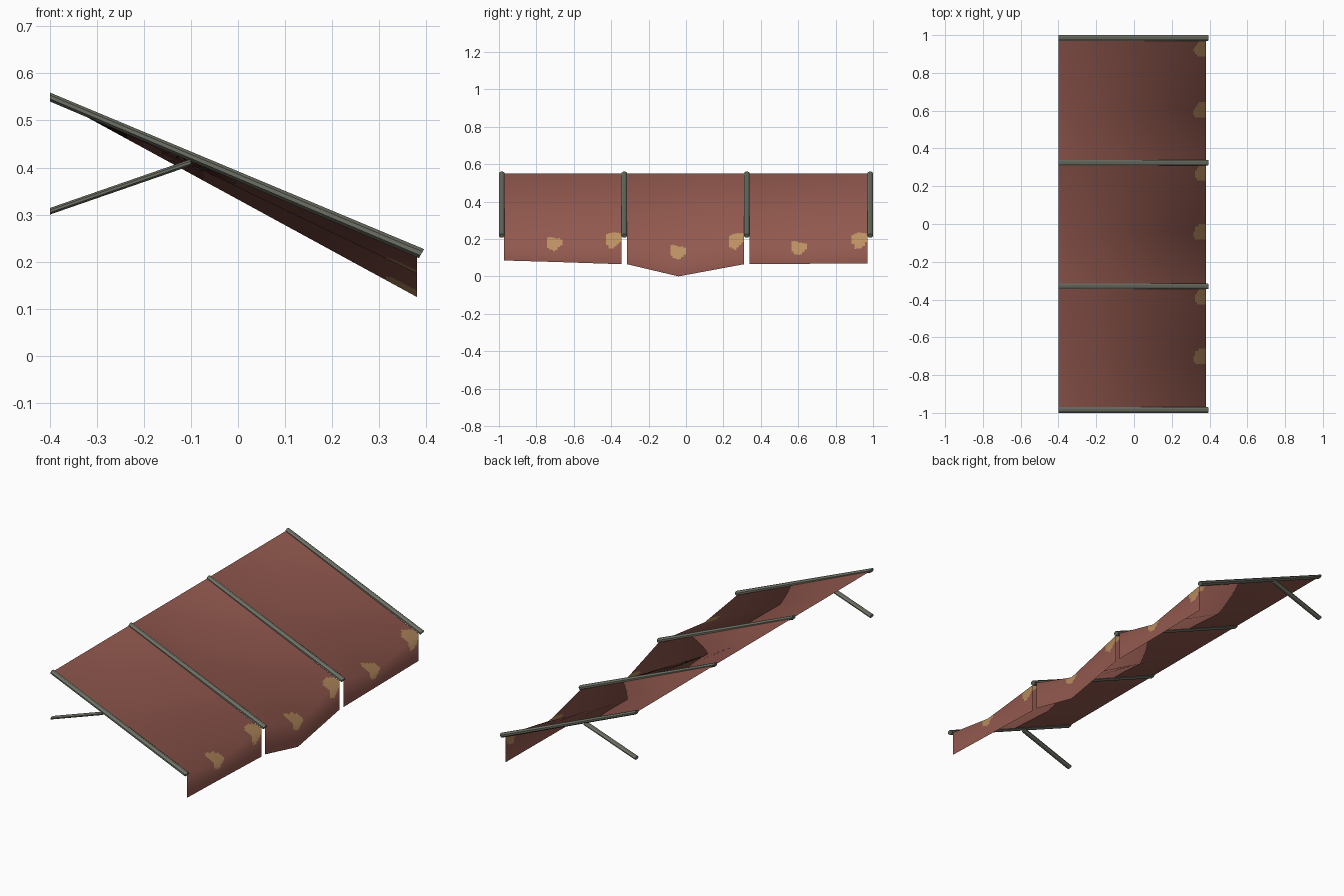
import bpy, math
from mathutils import Vector

if "Cube" in bpy.data.objects:
    bpy.data.objects.remove(bpy.data.objects["Cube"])


def mat(name, rgb):
    m = bpy.data.materials.new(name)
    m.diffuse_color = (*rgb, 1)
    m.use_nodes = True
    m.node_tree.nodes["Principled BSDF"].inputs["Base Color"].default_value = m.diffuse_color
    return m


CLOTH = mat("faded_red_cloth", (0.29, 0.10, 0.078))
PATCH = mat("tan_patch", (0.50, 0.28, 0.12))
POLE = mat("grey_green_pole", (0.15, 0.16, 0.125))


def add(name, verts, faces, mats):
    me = bpy.data.meshes.new(name)
    me.from_pydata([tuple(v) for v in verts], [], faces)
    for m in mats:
        me.materials.append(m)
    ob = bpy.data.objects.new(name, me)
    bpy.context.collection.objects.link(ob)
    return ob


def pole(name, y, a, b, width, height, slant):
    """Eight-sided bar from a to b (x, z); the front end is cut at a slant."""
    verts, n = [], 8
    for (x, z), s in ((a, 0), (b, slant)):
        for k in range(n):
            t = math.tau * (k + 0.5) / n
            c = math.cos(math.pi / n)
            dy, dz = math.cos(t) / c * width / 2, math.sin(t) / c * height / 2
            verts.append((x + dz * s, y + dy, z + dz))
    faces = [(k, (k + 1) % n, n + (k + 1) % n, n + k) for k in range(n)]
    faces += [tuple(reversed(range(n))), tuple(range(n, 2 * n))]
    add(name, verts, [tuple(reversed(f)) for f in faces], [POLE])


# sloping poles, and a brace under each outer one
for i, y in enumerate((-0.985, -0.33, 0.325, 0.985)):
    pole(f"roof_pole_{i + 1}", y, (-0.4, 0.55), (0.39, 0.217), 0.03, 0.019, 0.6)
for side, y in (("front", -0.985), ("back", 0.985)):
    pole(f"{side}_brace", y, (-0.4, 0.307), (-0.1, 0.411), 0.03, 0.014, 0)


def cloth_panel(name, y0, ym, y1, fold_z, hem):
    """Sagging cloth with a hanging front flap, patched along the fold."""
    # coarse 3 x 3 sheet: back edge, fold, hem
    ctrl = []
    for y, fz, hz in zip((y0, ym, y1), (0.215, fold_z, 0.215), hem):
        ctrl += [Vector((-0.4, y, 0.55)), Vector((0.38, y, fz)), Vector((0.38, y, hz))]
    cf = [(3 * i + j, 3 * i + j + 1, 3 * i + j + 4, 3 * i + j + 3)
          for i in (0, 1) for j in (0, 1)]
    coarse = bpy.data.meshes.new(name + "_guide")
    coarse.from_pydata(ctrl, [], cf)
    cn = [v.normal.copy() for v in coarse.vertices]
    bpy.data.meshes.remove(coarse)

    def sample(data, u, v):
        i, j = min(int(u), 1), min(int(v), 1)
        a, b = u - i, v - j
        k = 3 * i + j
        return (data[k].lerp(data[k + 1], b)).lerp(data[k + 3].lerp(data[k + 4], b), a)

    # fine grid so the patches can follow faces
    us = [i / 26 for i in range(53)]
    vs = [0, 0.3, 0.6, 0.8] + [0.88 + 0.012 * i for i in range(10)]
    vs += [1 + 0.07 * i for i in range(11)] + [2]
    w = len(vs)
    verts = [sample(ctrl, u, v) for u in us for v in vs]
    norms = [sample(cn, u, v).normalized() for u in us for v in vs]
    faces = [(i * w + j, i * w + j + 1, (i + 1) * w + j + 1, (i + 1) * w + j)
             for i in range(len(us) - 1) for j in range(w - 1)]
    ob = add(name, verts, faces, [CLOTH, PATCH])

    # rough round patches: centre y, half width, reach up the slope, reach down the flap
    spots = ((ym - 0.005, 0.043, 0.07, 0.036), (y1 - 0.04, 0.046, 0.062, 0.055))
    for p in ob.data.polygons:
        c = p.center
        u_mid = sum(us[k // w] for k in p.vertices) / 4
        fold = sample(ctrl, u_mid, 1).z
        on_flap = c.x > 0.3799
        for yc, ry, up, down in spots:
            a = (c.y - yc) / ry
            b = (c.z - fold) / down if on_flap else (0.38 - c.x) / up
            wobble = 1 + 0.1 * math.sin(3 * math.atan2(b, a) + 1)
            if math.hypot(a, b) < wobble:
                p.material_index = 1
        p.use_smooth = True
    ob.data.normals_split_custom_set_from_vertices(norms)


# three cloth panels between the poles
cloth_panel("front_cloth_panel", -0.972, -0.70, -0.345, 0.175, (0.085, 0.077, 0.065))
cloth_panel("middle_cloth_panel", -0.315, -0.04, 0.31, 0.125, (0.065, 0.0, 0.065))
cloth_panel("back_cloth_panel", 0.34, 0.605, 0.97, 0.15, (0.065, 0.067, 0.07))
